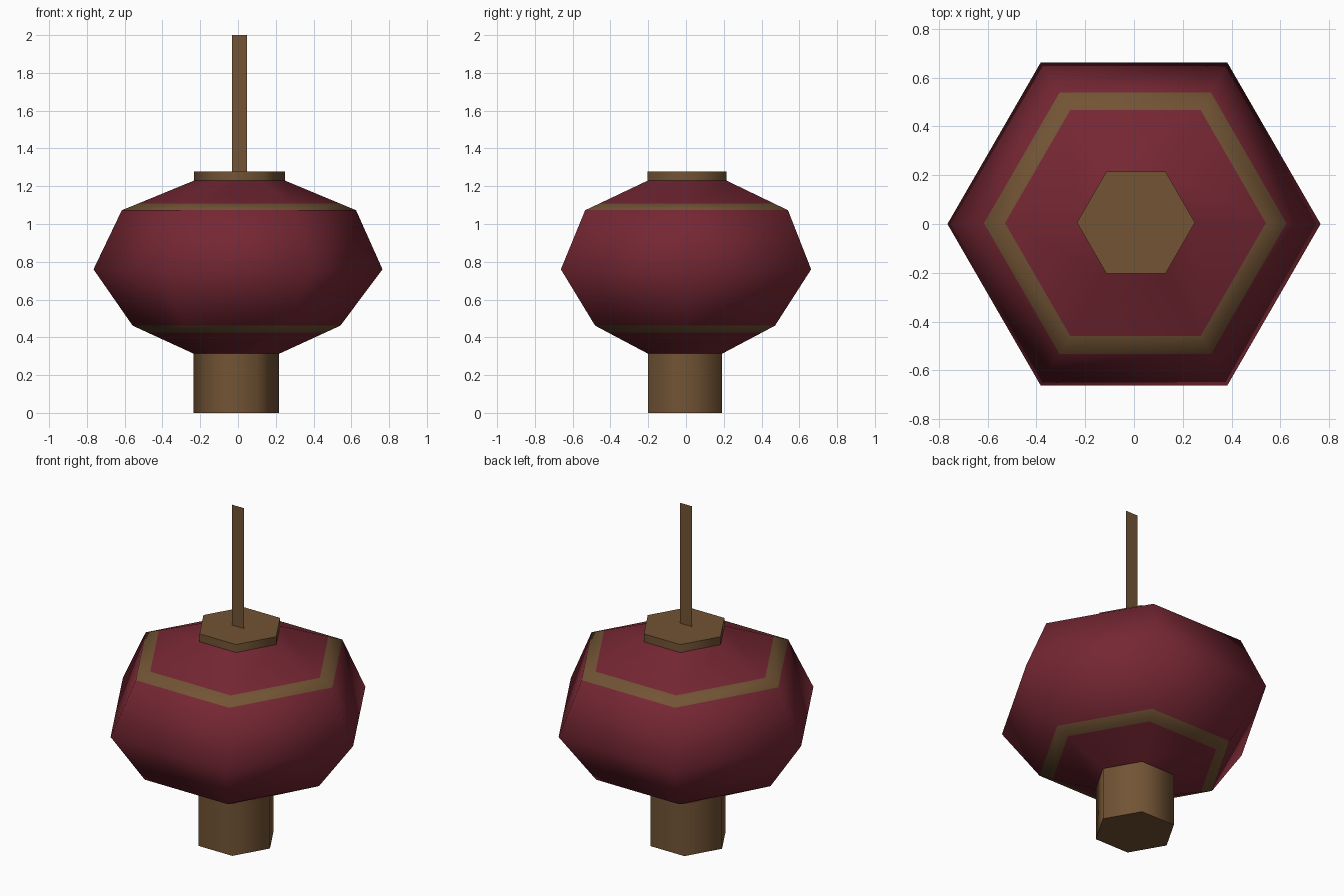
import bpy, bmesh, math

if "Cube" in bpy.data.objects:
    bpy.data.objects.remove(bpy.data.objects["Cube"])


def material(name, rgb):
    m = bpy.data.materials.new(name)
    m.diffuse_color = (*rgb, 1)
    m.use_nodes = True
    m.node_tree.nodes["Principled BSDF"].inputs["Base Color"].default_value = m.diffuse_color
    return m


red = material("dark red paper", (0.178, 0.020, 0.033))
brown = material("bronze brown", (0.168, 0.088, 0.035))


def hex_loft(name, rings, mats, band_rows=()):
    """Loft hexagons given as (z, radius, centre x, centre y); band rows use material 1."""
    bm = bmesh.new()
    loops = []
    for z, r, cx, cy in rings:
        loops.append([bm.verts.new((cx + r * math.cos(i * math.pi / 3),
                                    cy + r * math.sin(i * math.pi / 3), z)) for i in range(6)])
    for row, (a, b) in enumerate(zip(loops, loops[1:])):
        for i in range(6):
            j = (i + 1) % 6
            f = bm.faces.new((a[i], a[j], b[j], b[i]))
            f.smooth = True
            f.material_index = 1 if row in band_rows else 0
    # flat end caps with sharp rims
    for cap in (bm.faces.new(loops[0][::-1]), bm.faces.new(loops[-1])):
        for e in cap.edges:
            e.smooth = False
    bm.normal_update()
    me = bpy.data.meshes.new(name)
    bm.to_mesh(me)
    bm.free()
    for m in mats:
        me.materials.append(m)
    ob = bpy.data.objects.new(name, me)
    bpy.context.collection.objects.link(ob)
    return ob


# Lantern body with two painted bands
hex_loft("lantern_body", [
    (0.315, 0.23, -0.008, -0.005),
    (0.426, 0.472, -0.008, -0.005),
    (0.462, 0.55, -0.008, -0.005),
    (0.76, 0.765, 0, 0),
    (1.073, 0.62, 0.005, 0.003),
    (1.108, 0.535, 0.006, 0.004),
    (1.23, 0.24, 0.008, 0.006),
], [red, brown], band_rows=(1, 4))

# Top cap and lower collar
hex_loft("top_cap", [(1.225, 0.242, 0.008, 0.006), (1.277, 0.242, 0.008, 0.006)], [brown])
hex_loft("lower_collar", [(0, 0.226, -0.01, -0.005), (0.318, 0.226, -0.01, -0.005)], [brown])

# Flat hanging strap
me = bpy.data.meshes.new("hanging_strap")
me.from_pydata([(-0.032, -0.01, 1.27), (0.048, -0.01, 1.27),
                (0.048, -0.01, 2.0), (-0.032, -0.01, 2.0)], [], [(0, 1, 2, 3)])
me.materials.append(brown)
bpy.context.collection.objects.link(bpy.data.objects.new("hanging_strap", me))
